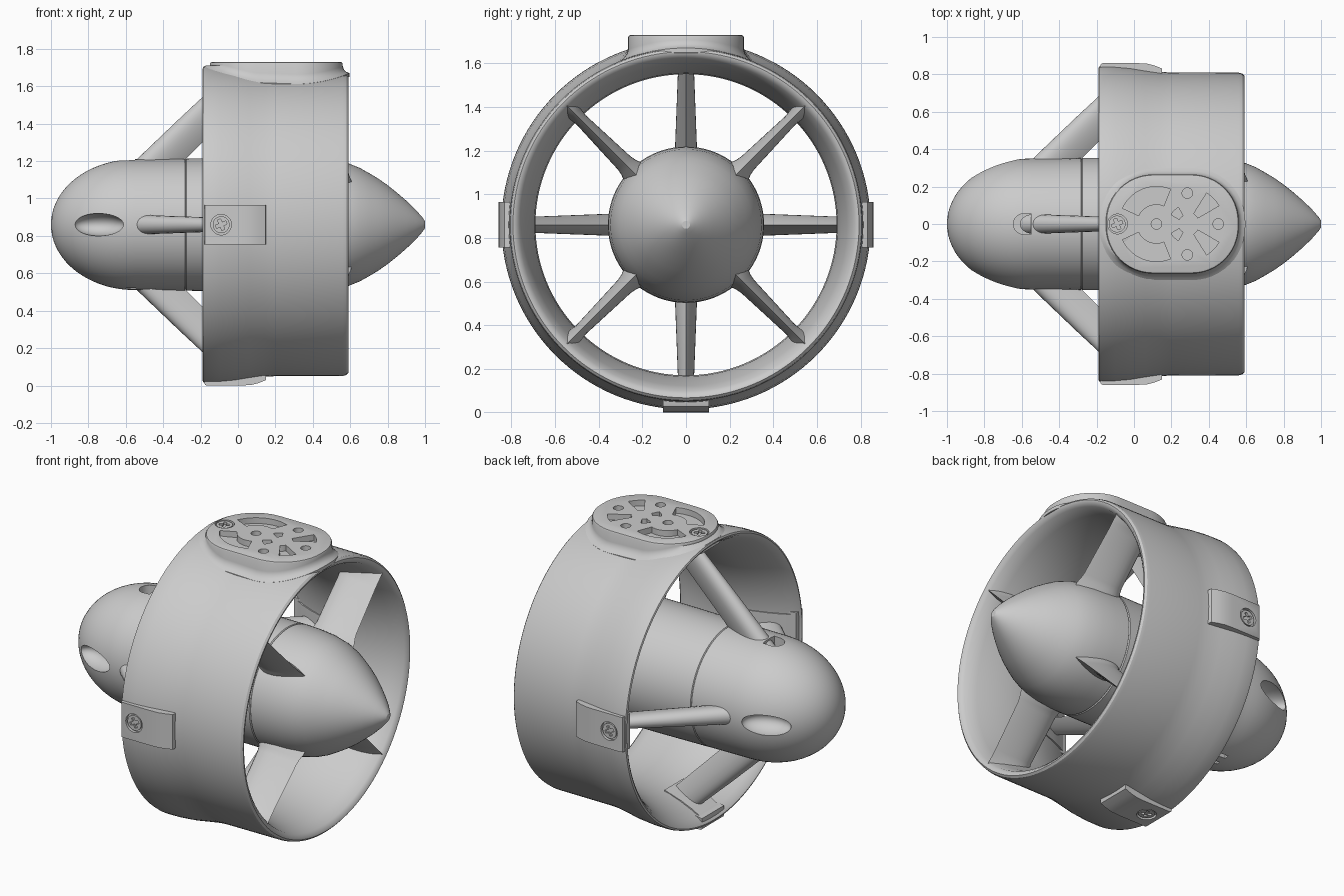
import bpy, bmesh
from math import sin, cos, pi, radians, sqrt
from mathutils import Matrix

if "Cube" in bpy.data.objects:
    bpy.data.objects.remove(bpy.data.objects["Cube"])

AXIS_Z = 0.86  # height of the thruster axis; parts are built around the x axis


def finish(name, bm):
    bmesh.ops.remove_doubles(bm, verts=bm.verts, dist=1e-5)
    bmesh.ops.recalc_face_normals(bm, faces=bm.faces)
    me = bpy.data.meshes.new(name)
    bm.to_mesh(me)
    bm.free()
    ob = bpy.data.objects.new(name, me)
    bpy.context.collection.objects.link(ob)
    return ob


def activate(ob):
    bpy.ops.object.select_all(action='DESELECT')
    ob.select_set(True)
    bpy.context.view_layer.objects.active = ob


def loft(bm, rings, caps=True, loop=False):
    rows = [[bm.verts.new(p) for p in ring] for ring in rings]
    n = len(rows[0])
    pairs = list(zip(rows, rows[1:])) + ([(rows[-1], rows[0])] if loop else [])
    for a, b in pairs:
        for i in range(n):
            j = (i + 1) % n
            bm.faces.new((a[i], a[j], b[j], b[i]))
    if caps:
        bm.faces.new(rows[0])
        bm.faces.new(rows[-1])


def revolve(name, profile, n=96, loop=False):
    bm = bmesh.new()
    rings = [[(x, r * cos(2 * pi * i / n), r * sin(2 * pi * i / n)) for i in range(n)]
             for x, r in profile]
    loft(bm, rings, caps=False, loop=loop)
    return finish(name, bm)


def prism(bm, pts, z0, z1):
    loft(bm, [[(x, y, z) for x, y in pts] for z in (z0, z1)])


def arc(cx, cy, r, a0, a1, n=16):
    return [(cx + r * cos(radians(a0 + (a1 - a0) * i / n)),
             cy + r * sin(radians(a0 + (a1 - a0) * i / n))) for i in range(n + 1)]


def circle(cx, cy, r, n=28):
    return arc(cx, cy, r, 0, 360, n)[:-1]


def sector(cx, cy, r0, r1, a0, a1):
    return arc(cx, cy, r1, a0, a1) + arc(cx, cy, r0, a1, a0)


def cut(ob, bm):
    cutter = finish("cutter", bm)
    cutter.hide_render = True
    mod = ob.modifiers.new("cut", 'BOOLEAN')
    mod.operation = 'DIFFERENCE'
    mod.solver = 'EXACT'
    mod.object = cutter
    activate(ob)
    bpy.ops.object.modifier_apply(modifier=mod.name)
    bpy.data.objects.remove(cutter)


def place(ob, angles=(0,), dz=0.0, smooth=32):
    """Smooth the part, then put a copy at each angle around the axis."""
    activate(ob)
    bpy.ops.object.shade_smooth_by_angle(angle=radians(smooth))
    for k, a in enumerate(angles):
        o = ob
        if k:
            o = ob.copy()
            bpy.context.collection.objects.link(o)
        o.rotation_euler = (radians(a), 0, 0)
        o.location = (0, 0, AXIS_Z + dz)


# Duct ring: rounded lips, narrow throat, wider inlet and outlet
place(revolve("duct_ring", [
    (-.19, .832), (-.186, .842), (-.17, .846), (-.1, .845), (-.02, .838), (.06, .825),
    (.14, .813), (.2, .81), (.56, .809), (.58, .804), (.59, .793), (.588, .782),
    (.57, .762), (.5, .737), (.4, .712), (.3, .695), (.2, .69), (.13, .695),
    (.05, .712), (-.03, .74), (-.1, .77), (-.15, .797), (-.18, .818)], 128, loop=True))

# Hub: elliptical nose, straight middle with two seams, pointed tail
nose = [(-.55 - .45 * cos(pi / 2 * i / 18), .35 * sin(pi / 2 * i / 18)) for i in range(19)]
tail = [(-.284, .352), (-.28, .347), (-.276, .353), (.05, .357), (.325, .358), (.33, .352),
        (.335, .358), (.42, .355), (.51, .346), (.59, .328), (.65, .304), (.7, .276),
        (.75, .246), (.8, .211), (.85, .171), (.9, .128), (.95, .08), (.985, .04),
        (.995, .026), (1, .018), (1, 0)]
hub = revolve("hub_body", nose + tail, 72)
bm = bmesh.new()
for s in (-1, 1):  # side scoops
    m = (Matrix.Translation((-.745, s * .303, 0)) @ Matrix.Rotation(s * radians(20), 4, 'Z')
         @ Matrix.Diagonal((.14, .09, .06, 1)))
    bmesh.ops.create_uvsphere(bm, u_segments=32, v_segments=20, radius=1, matrix=m)
prism(bm, arc(-.59, 0, .055, 90, 270) + [(-.55, -.055), (-.55, .055)], .2, .5)  # top port
for y in (-.07, 0, .07):  # bottom vents
    prism(bm, [(-.6, y - .012), (-.44, y - .012), (-.44, y + .012), (-.6, y + .012)], -.5, -.28)
cut(hub, bm)
place(hub)


def strut(name, stations, n=14):
    """Aerofoil strut along +z; each station is radius, lead x, trail x, half thickness."""
    us = [(1 - cos(pi * i / n)) / 2 for i in range(n + 1)]
    th = [10 * (.2969 * sqrt(u) - .126 * u - .3516 * u**2 + .2843 * u**3 - .1036 * u**4)
          for u in us]
    rings = []
    for r, a, b, h in stations:
        up = [(a + (b - a) * u, h * t, r) for u, t in zip(us, th)]
        rings.append(up + [(x, -y, z) for x, y, z in up[-1:0:-1]])
    bm = bmesh.new()
    loft(bm, rings)
    return finish(name, bm)


# Swept front struts at the quarter points, straight rear struts on the diagonals
place(strut("front_strut", [(.28, -.61, -.34, .053), (.36, -.53, -.27, .05),
                            (.57, -.31, -.06, .042), (.78, -.084, .15, .034)]),
      (0, 90, 180, 270), smooth=40)
place(strut("rear_strut", [(.27, .31, .61, .075), (.34, .315, .605, .06), (.37, .325, .595, .048),
                           (.40, .33, .59, .042), (.68, .33, .58, .03), (.72, .325, .58, .036),
                           (.75, .32, .58, .05), (.78, .32, .58, .055)]),
      (45, 135, 225, 315), smooth=40)


def side_extrude(name, pts, half):
    bm = bmesh.new()
    loft(bm, [[(x, y, z) for x, z in pts] for y in (-half, half)])
    return finish(name, bm)


# Foot plates where the front struts meet the inner wall
place(side_extrude("strut_foot", [(-.16, .81), (-.165, .792), (-.1, .756), (-.03, .727),
                                  (.08, .692), (.08, .72), (-.03, .76)], .09),
      (0, 90, 180, 270))

# Screw lugs on both sides and below
lug = side_extrude("screw_lug", [(-.18, .79), (-.18, .848), (-.176, .856), (-.168, .86),
                                 (.02, .86), (.07, .857), (.11, .847), (.148, .832),
                                 (.15, .828), (.15, .78), (0, .76)], .105)
bm = bmesh.new()
prism(bm, circle(-.09, 0, .055), .842, .9)
cut(lug, bm)
place(lug, (90, 180, 270))

# Mounting pad: rounded outline with a flared foot that follows the duct
bm = bmesh.new()


def outline(off):
    r, cx, hx, cy = .25 + off, .205, .105, .015
    p = []
    for sx, sy, a in ((1, 1, 0), (-1, 1, 90), (-1, -1, 180), (1, -1, 270)):
        p += arc(cx + sx * hx, sy * cy, r, a, a + 90, 12)
    return p


def surf(x, y):
    R = .845 - .035 * min(1, max(0, (x + .1) / .25))
    return sqrt(R * R - y * y)


rings = []
for off, lift in ((.035, -.02), (.035, .0), (.018, .008), (.006, .02), (0, .038)):
    rings.append([(x, y, min(surf(x, y) + lift, .852)) for x, y in outline(off)])
for off, z in ((0, .859), (-.004, .867), (-.012, .87)):
    rings.append([(x, y, z) for x, y in outline(off)])
loft(bm, rings)
pad = finish("mounting_pad", bm)
bm = bmesh.new()
for s in (1, -1):  # curved and wedge pockets, mirrored in y
    for c, r0, r1, a0, a1 in ((.12, .105, .2, 68, 155), (.285, .065, .195, 30, 58),
                              (.285, .05, .1, 118, 150)):
        pts = [(x, s * y) for x, y in sector(c, 0, r0, r1, a0, a1)]
        prism(bm, pts, .835, .9)
    prism(bm, circle(.285, s * .165, .028), .82, .9)
for x in (.12, .45):
    prism(bm, circle(x, 0, .028), .82, .9)
prism(bm, circle(-.088, 0, .053), .852, .9)
cut(pad, bm)
place(pad)

# Cross-head screws
for name, angles, dz in (("lug_screw", (90, 180, 270), 0), ("pad_screw", (0,), .01)):
    bm = bmesh.new()
    prism(bm, circle(-.09, 0, .045), .82, .856)
    screw = finish(name, bm)
    bm = bmesh.new()
    a, b = .009, .03
    plus = [(a, a), (a, b), (-a, b), (-a, a), (-b, a), (-b, -a),
            (-a, -a), (-a, -b), (a, -b), (a, -a), (b, -a), (b, a)]
    c, s = cos(.4), sin(.4)
    prism(bm, [(-.09 + x * c - y * s, x * s + y * c) for x, y in plus], .835, .9)
    cut(screw, bm)
    place(screw, angles, dz)
